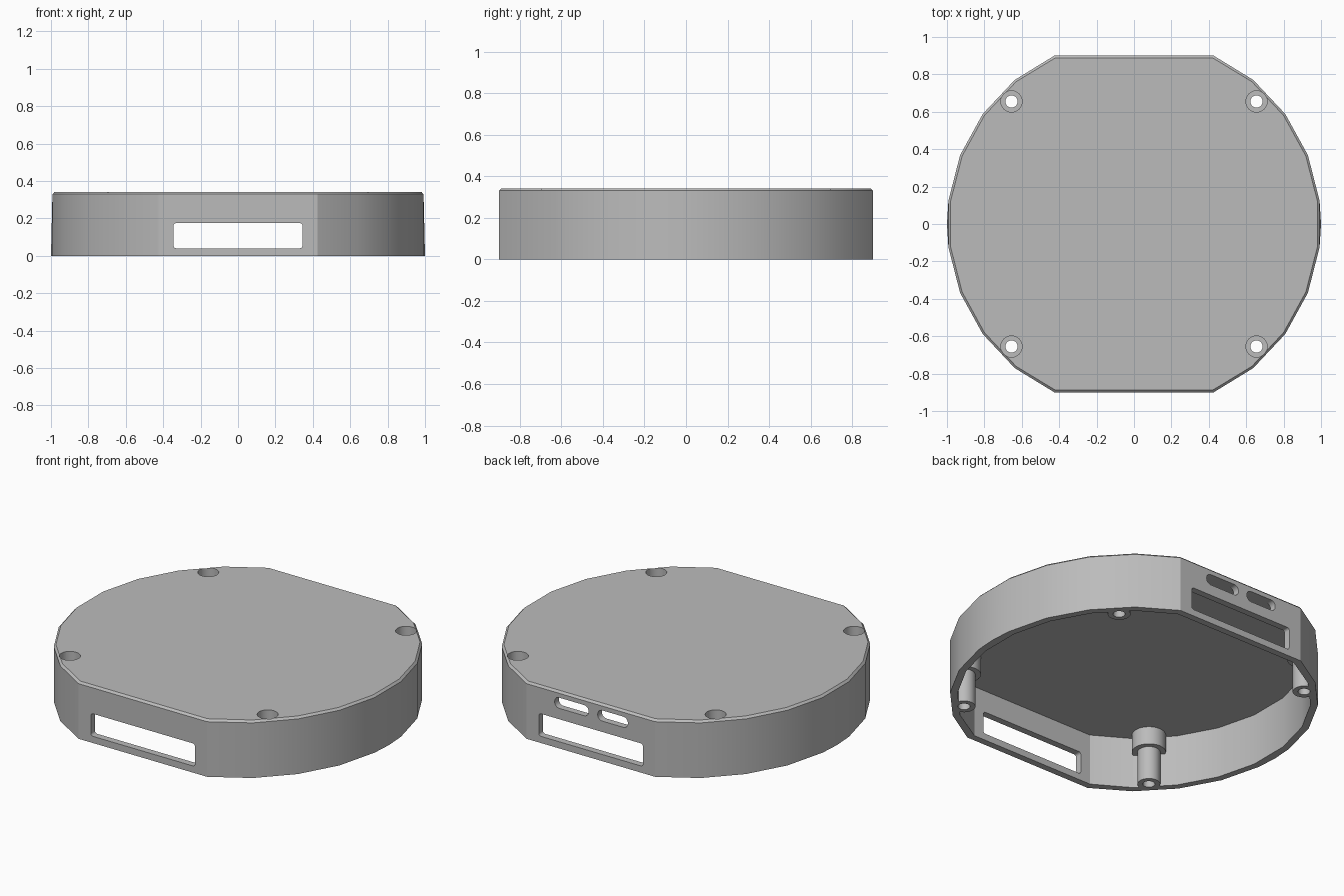
import bpy
import bmesh
from math import cos, sin, pi, radians

if "Cube" in bpy.data.objects:
    bpy.data.objects.remove(bpy.data.objects["Cube"])

grey = bpy.data.materials.new("light grey plastic")
grey.use_nodes = True
COLOUR = (0.5, 0.5, 0.5, 1)
grey.diffuse_color = COLOUR
grey.node_tree.nodes["Principled BSDF"].inputs["Base Color"].default_value = COLOUR


def loft(name, rings):
    """Closed solid through rings of equal point count."""
    bm = bmesh.new()
    loops = [[bm.verts.new(p) for p in ring] for ring in rings]
    n = len(loops[0])
    for a, b in zip(loops, loops[1:]):
        for i in range(n):
            j = (i + 1) % n
            bm.faces.new((a[i], a[j], b[j], b[i]))
    bm.faces.new(loops[0])
    bm.faces.new(loops[-1])
    bmesh.ops.recalc_face_normals(bm, faces=bm.faces)
    mesh = bpy.data.meshes.new(name)
    bm.to_mesh(mesh)
    bm.free()
    mesh.materials.append(grey)
    obj = bpy.data.objects.new(name, mesh)
    bpy.context.collection.objects.link(obj)
    return obj


def outline(z, inset=0.0, tip=0.992):
    """Faceted round with flat front and back."""
    r, step = 1 - inset, radians(14.4)
    side = [(r * cos(k * step), r * sin(k * step)) for k in (-4.5, -3.5, -2.5, -1.5, -0.5)]
    side[0] = (side[0][0], -(0.9 - inset))
    side += [(tip - inset, 0)] + [(x, -y) for x, y in reversed(side)]
    return [(x, y, z) for x, y in side] + [(-x, -y, z) for x, y in side]


def cylinder(name, x, y, radius, z0, z1, sides=32):
    return loft(name, [[(x + radius * cos(2 * pi * i / sides),
                         y + radius * sin(2 * pi * i / sides), z)
                        for i in range(sides)] for z in (z0, z1)])


def slot(name, x0, x1, z0, z1, radius, y0, y1):
    """Rounded rectangle running through a wall along y."""
    pts = []
    corners = ((x1, z1, -1, -1), (x0, z1, 1, -1), (x0, z0, 1, 1), (x1, z0, -1, 1))
    for q, (x, z, sx, sz) in enumerate(corners):
        for i in range(7):
            a = (q + i / 6) * pi / 2
            pts.append((x + radius * (sx + cos(a)), z + radius * (sz + sin(a))))
    return loft(name, [[(x, y, z) for x, z in pts] for y in (y0, y1)])


def cut(target, tool):
    mod = target.modifiers.new("cut", "BOOLEAN")
    mod.operation = "DIFFERENCE"
    mod.solver = "EXACT"
    mod.object = tool
    bpy.context.view_layer.objects.active = target
    bpy.ops.object.modifier_apply(modifier=mod.name)
    bpy.data.objects.remove(tool)


# Outer body with a chamfered top edge
body = loft("enclosure_shell", [outline(0, tip=1.0), outline(0.33), outline(0.342, 0.012, 0.992)])

# Hollow underside, leaving stepped screw bosses standing
cavity = loft("cavity", [outline(-0.05, 0.04), outline(0.307, 0.04)])
corners = [(sx * 0.655, sy * 0.655) for sx in (-1, 1) for sy in (-1, 1)]
for x, y in corners:
    cut(cavity, cylinder("boss_head", x, y, 0.092, 0.2, 0.4))
    cut(cavity, cylinder("boss_post", x, y, 0.062, -0.1, 0.25))
cut(body, cavity)

# Screw holes with counterbores
for x, y in corners:
    cut(body, cylinder("screw_hole", x, y, 0.033, -0.1, 0.5))
    cut(body, cylinder("counterbore", x, y, 0.057, 0.235, 0.5))

# Wide windows front and back, two small slots in the back wall
cut(body, slot("window", -0.345, 0.345, 0.04, 0.175, 0.015, -1.2, 1.2))
cut(body, slot("left_slot", 0.015, 0.24, 0.24, 0.304, 0.03, 0.7, 1.2))
cut(body, slot("right_slot", -0.245, -0.045, 0.24, 0.304, 0.03, 0.7, 1.2))

bpy.ops.object.select_all(action="DESELECT")
body.select_set(True)
bpy.context.view_layer.objects.active = body
bpy.ops.object.shade_smooth_by_angle(angle=radians(30))
